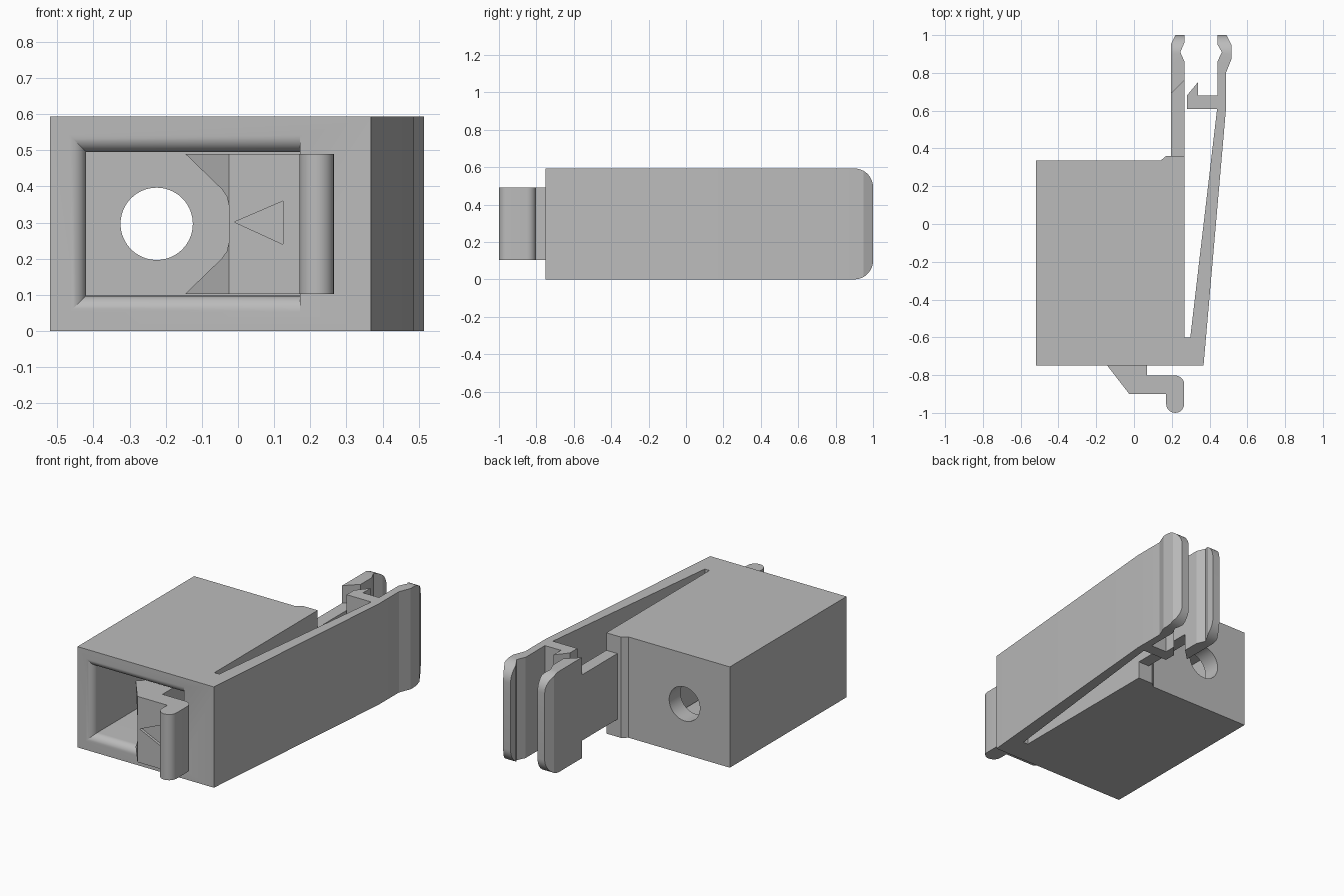
import bpy, bmesh, math

cube = bpy.data.objects.get("Cube")
if cube:
    bpy.data.objects.remove(cube, do_unlink=True)

HEIGHT = 0.593
MID = HEIGHT / 2

grey = bpy.data.materials.new("grey_plastic")
grey.use_nodes = True
grey.diffuse_color = (0.5, 0.5, 0.5, 1)
grey.node_tree.nodes["Principled BSDF"].inputs["Base Color"].default_value = (0.5, 0.5, 0.5, 1)


def loft(name, rings):
    """Closed solid through a list of equal-length point rings."""
    bm = bmesh.new()
    loops = [[bm.verts.new(p) for p in ring] for ring in rings]
    n = len(loops[0])
    for a, b in zip(loops, loops[1:]):
        for i in range(n):
            j = (i + 1) % n
            bm.faces.new((a[i], a[j], b[j], b[i]))
    bm.faces.new(loops[0])
    bm.faces.new(loops[-1])
    bmesh.ops.recalc_face_normals(bm, faces=bm.faces)
    mesh = bpy.data.meshes.new(name)
    bm.to_mesh(mesh)
    bm.free()
    mesh.materials.append(grey)
    obj = bpy.data.objects.new(name, mesh)
    bpy.context.collection.objects.link(obj)
    return obj


def prism(name, points, axis, lo, hi):
    """Extrude a flat outline along x, y or z."""
    place = {"x": lambda u, v, w: (w, u, v),
             "y": lambda u, v, w: (u, w, v),
             "z": lambda u, v, w: (u, v, w)}[axis]
    return loft(name, [[place(u, v, w) for u, v in points] for w in (lo, hi)])


def arc(cu, cv, r, start, end, n=10):
    angles = [math.radians(start + (end - start) * i / n) for i in range(n + 1)]
    return [(cu + r * math.cos(a), cv + r * math.sin(a)) for a in angles]


def cut(obj, tool, operation="DIFFERENCE"):
    mod = obj.modifiers.new("cut", "BOOLEAN")
    mod.operation, mod.object, mod.solver = operation, tool, "EXACT"
    bpy.context.view_layer.objects.active = obj
    bpy.ops.object.modifier_apply(modifier=mod.name)
    bpy.data.objects.remove(tool, do_unlink=True)


def round_tip(obj):
    """Round the upper and lower rear corners seen from the side."""
    r = 0.1
    outline = ([(-1.1, -0.1), (0.85, -0.1), (0.85, 0)]
               + arc(1 - r, r, r, -90, 0) + arc(1 - r, HEIGHT - r, r, 0, 90)
               + [(0.85, HEIGHT), (0.85, HEIGHT + 0.1), (-1.1, HEIGHT + 0.1)])
    cut(obj, prism("tip_outline", outline, "x", -0.7, 0.7), "INTERSECT")


# Housing with the outer spring arm and its hook
housing = prism("housing_and_outer_arm", [
    (-0.52, -0.75), (0.368, -0.75), (0.487, 0.61), (0.487, 0.8), (0.515, 0.87),
    (0.515, 0.95), (0.49, 1), (0.442, 1), (0.442, 0.95), (0.465, 0.91),
    (0.442, 0.86), (0.442, 0.68), (0.338, 0.68), (0.338, 0.75), (0.28, 0.68),
    (0.28, 0.61), (0.44, 0.61), (0.298, -0.6), (0.267, -0.6), (0.267, 0.36),
    (0.17, 0.36), (0.14, 0.335), (-0.52, 0.335)], "z", 0, HEIGHT)
round_tip(housing)


# Cavity with a rounded mouth on three sides
def cavity_ring(y, grow):
    x0, x1, h = -0.42 - grow, 0.172, 0.199 + grow
    return [(x0, y, MID - h), (x1, y, MID - h), (x1, y, MID + h), (x0, y, MID + h)]


lip = 0.045
rings = [cavity_ring(-0.8, lip)]
for i in range(9):
    a = math.pi / 2 * i / 8
    rings.append(cavity_ring(-0.75 + lip * (1 - math.cos(a)), lip * (1 - math.sin(a))))
rings.append(cavity_ring(0.23, 0))
cut(housing, loft("cavity", rings))

# Round hole in the rear wall
cut(housing, prism("rear_hole", arc(-0.225, MID, 0.1, 0, 354, 59), "y", 0.1, 0.5))

# Inner arm: narrow neck and full-height tip
neck = prism("inner_arm_neck", [
    (0.195, 0.33), (0.267, 0.33), (0.267, 0.76), (0.195, 0.69)], "z", 0.103, HEIGHT - 0.103)
tip = prism("inner_arm_tip", [
    (0.195, 0.69), (0.267, 0.76), (0.267, 0.86), (0.245, 0.91), (0.267, 0.96),
    (0.267, 1), (0.22, 1), (0.195, 0.95)], "z", 0, HEIGHT)
round_tip(tip)

# Release lever with a rounded finger grip
lever = prism("release_lever",
              [(-0.145, -0.745), (-0.025, -0.9), (0.17, -0.9)]
              + arc(0.218, -0.952, 0.048, 180, 360)
              + arc(0.218, -0.85, 0.048, 0, 90)
              + [(0.07, -0.802), (0.07, 0.24), (-0.022, 0.24), (-0.022, -0.62)],
              "z", 0.103, HEIGHT - 0.103)

# Guide notch in the lever ramp
upper = [(-0.2, 0.246), (-0.045, 0.096), (-0.031, 0.076), (-0.025, 0.05)]
notch = [(x, MID + h) for x, h in upper] + [(x, MID - h) for x, h in reversed(upper)]
cut(lever, prism("ramp_notch", notch, "y", -1.1, -0.5))

# Engraved arrow on the lever face
arrow = [(-0.01, MID + 0.005), (0.125, MID + 0.063), (0.125, MID - 0.057)]
cut(lever, prism("arrow_cutter", arrow, "y", -0.95, -0.885))

# Smooth rounded areas, keep corners sharp
bpy.ops.object.select_all(action="DESELECT")
for part in (housing, neck, tip, lever):
    part.select_set(True)
bpy.context.view_layer.objects.active = housing
bpy.ops.object.shade_smooth_by_angle(angle=math.radians(20))
